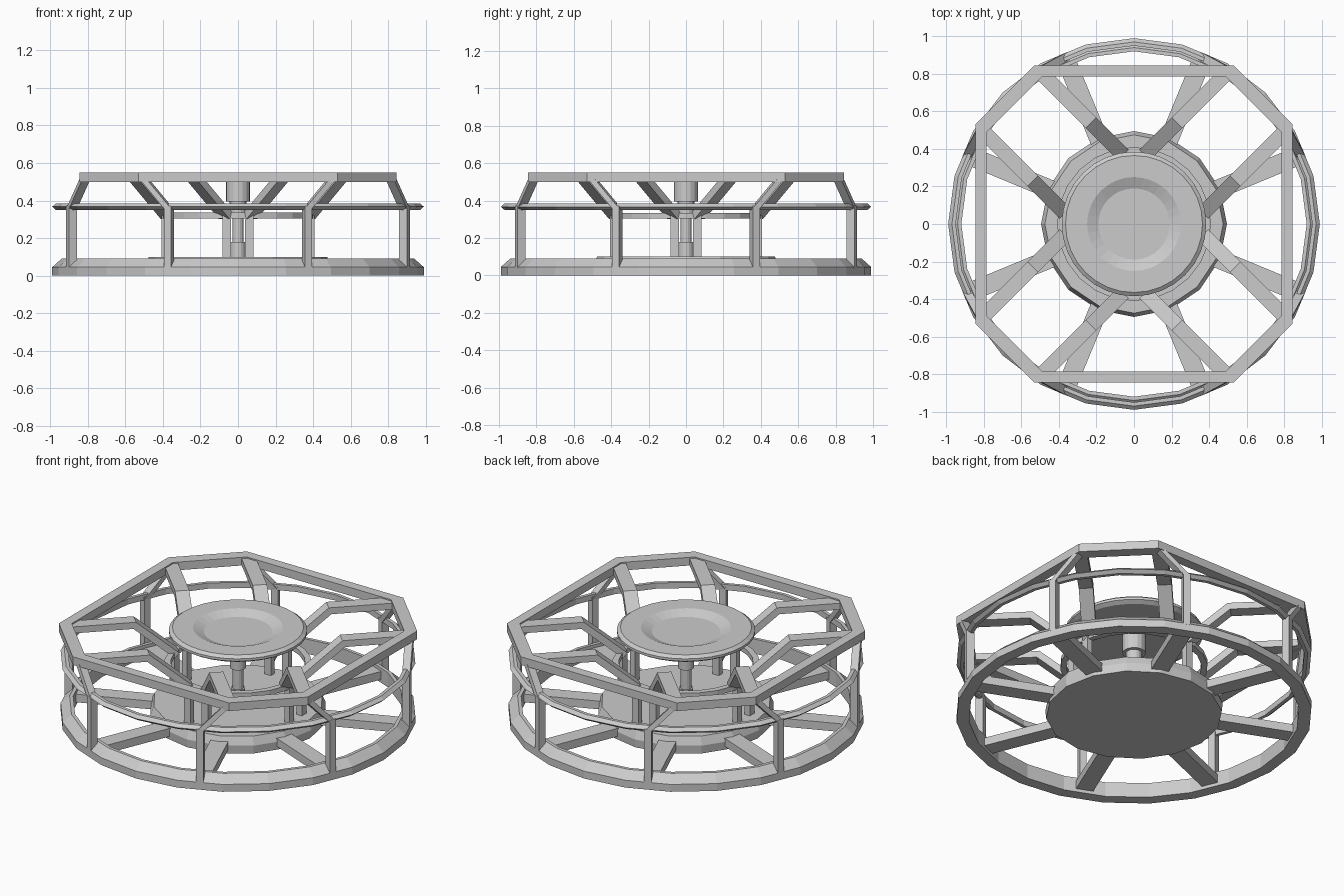
import bpy, bmesh
from math import cos, sin, pi, radians
from mathutils import Vector, Matrix

if "Cube" in bpy.data.objects:
    bpy.data.objects.remove(bpy.data.objects["Cube"])


def make_object(name, bm):
    bmesh.ops.recalc_face_normals(bm, faces=bm.faces)
    mesh = bpy.data.meshes.new(name)
    bm.to_mesh(mesh)
    bm.free()
    obj = bpy.data.objects.new(name, mesh)
    bpy.context.collection.objects.link(obj)
    return obj


def lathe(name, profile, sides, closed=False):
    """Revolve (radius, z) points; closed makes a ring, otherwise a capped solid."""
    bm = bmesh.new()
    loops = [[bm.verts.new((r * cos(2 * pi * i / sides), r * sin(2 * pi * i / sides), z))
              for i in range(sides)] for r, z in profile]
    pairs = list(zip(loops, loops[1:]))
    if closed:
        pairs.append((loops[-1], loops[0]))
    else:
        bm.faces.new(loops[0])
        bm.faces.new(loops[-1])
    for a, b in pairs:
        for i in range(sides):
            j = (i + 1) % sides
            bm.faces.new((a[i], a[j], b[j], b[i]))
    return make_object(name, bm)


def sweep(bm, points, side, width, thick):
    """Mitred rectangular bar along points, 'side' is its width direction."""
    pts = [Vector(p) for p in points]
    side = Vector(side).normalized()
    rows = []
    for i, p in enumerate(pts):
        d_in = (p - pts[i - 1]).normalized() if i else None
        d_out = (pts[i + 1] - p).normalized() if i < len(pts) - 1 else None
        a, b = d_in or d_out, d_out or d_in
        up = (side.cross(a).normalized() + side.cross(b).normalized()).normalized()
        up *= thick / 2 / up.dot(side.cross(a).normalized())
        w = side * width / 2
        rows.append([bm.verts.new(p + s * w + t * up)
                     for s, t in ((-1, -1), (1, -1), (1, 1), (-1, 1))])
    for a, b in zip(rows, rows[1:]):
        for i in range(4):
            j = (i + 1) % 4
            bm.faces.new((a[i], a[j], b[j], b[i]))
    bm.faces.new(rows[0])
    bm.faces.new(rows[-1])


def bars(name, points, side, width, thick, mirror=True):
    """Repeat a bar at four quarter turns, plus its mirror image across y."""
    bm = bmesh.new()
    for k in range(4):
        rot = Matrix.Rotation(k * pi / 2, 3, 'Z')
        for m in ((1, -1) if mirror else (1,)):
            flip = Matrix.Diagonal((1, m, 1))
            sweep(bm, [rot @ flip @ Vector(p) for p in points],
                  rot @ flip @ Vector(side), width, thick)
    return make_object(name, bm)


# Rings
lathe("base_ring", [(0.99, 0), (0.99, 0.045), (0.94, 0.09), (0.92, 0.09), (0.92, 0)], 24, True)
lathe("middle_ring", [(0.99, 0.367), (0.97, 0.385), (0.95, 0.385),
                      (0.95, 0.35), (0.97, 0.35)], 24, True)
lathe("inner_ring", [(0.41, 0.305), (0.41, 0.335), (0.375, 0.335), (0.375, 0.305)], 24, True)

# Base hub and the telescoping centre column
lathe("base_hub", [(0.49, 0), (0.495, 0.05), (0.475, 0.1)], 16)
lathe("column_foot", [(0.04, 0.09), (0.04, 0.18)], 16)
lathe("column_rod", [(0.03, 0.17), (0.03, 0.31)], 16)
lathe("column_collar", [(0.045, 0.305), (0.045, 0.4)], 16)
lathe("column_sleeve", [(0.065, 0.395), (0.065, 0.52)], 16)

# Dished top plate
lathe("top_plate", [(0.36, 0.505), (0.385, 0.52), (0.385, 0.535), (0.365, 0.55),
                    (0.25, 0.55), (0.19, 0.525)], 32)

# Octagonal top frame with unequal sides
bm = bmesh.new()
loops = []
for d, c, z in ((0.845, 0.53, 0.5), (0.845, 0.53, 0.55), (0.785, 0.49, 0.55), (0.785, 0.49, 0.5)):
    loop = []
    for k in range(4):
        rot = Matrix.Rotation(k * pi / 2, 3, 'Z')
        loop += [bm.verts.new(rot @ Vector((d, s * c, z))) for s in (-1, 1)]
    loops.append(loop)
for a, b in zip(loops, loops[1:] + loops[:1]):
    for i in range(8):
        j = (i + 1) % 8
        bm.faces.new((a[i], a[j], b[j], b[i]))
make_object("top_frame", bm)

# Outer posts, leaning struts and base spokes at 22.5 degree offsets
ca, sa = cos(radians(22.5)), sin(radians(22.5))
tangent = (-sa, ca, 0)
bars("outer_post", [(0.96 * ca, 0.96 * sa, 0.04), (0.96 * ca, 0.96 * sa, 0.37)],
     tangent, 0.04, 0.045)
bars("leaning_strut", [(0.96 * ca, 0.96 * sa, 0.355), (0.815, 0.5, 0.515)],
     tangent, 0.04, 0.045)
bars("base_spoke", [(0.44 * ca, 0.44 * sa, 0.045), (0.93 * ca, 0.93 * sa, 0.045)],
     tangent, 0.1, 0.05)

# Upper spokes: run level, bend down to the inner ring
bars("upper_spoke", [(0.81, 0.5, 0.522), (0.545, 0.235, 0.522), (0.375, 0.065, 0.318)],
     (-1, 1, 0), 0.08, 0.04)
bars("inner_post", [(0.39, 0.06, 0.09), (0.39, 0.06, 0.32)], (0, 1, 0), 0.045, 0.035)
